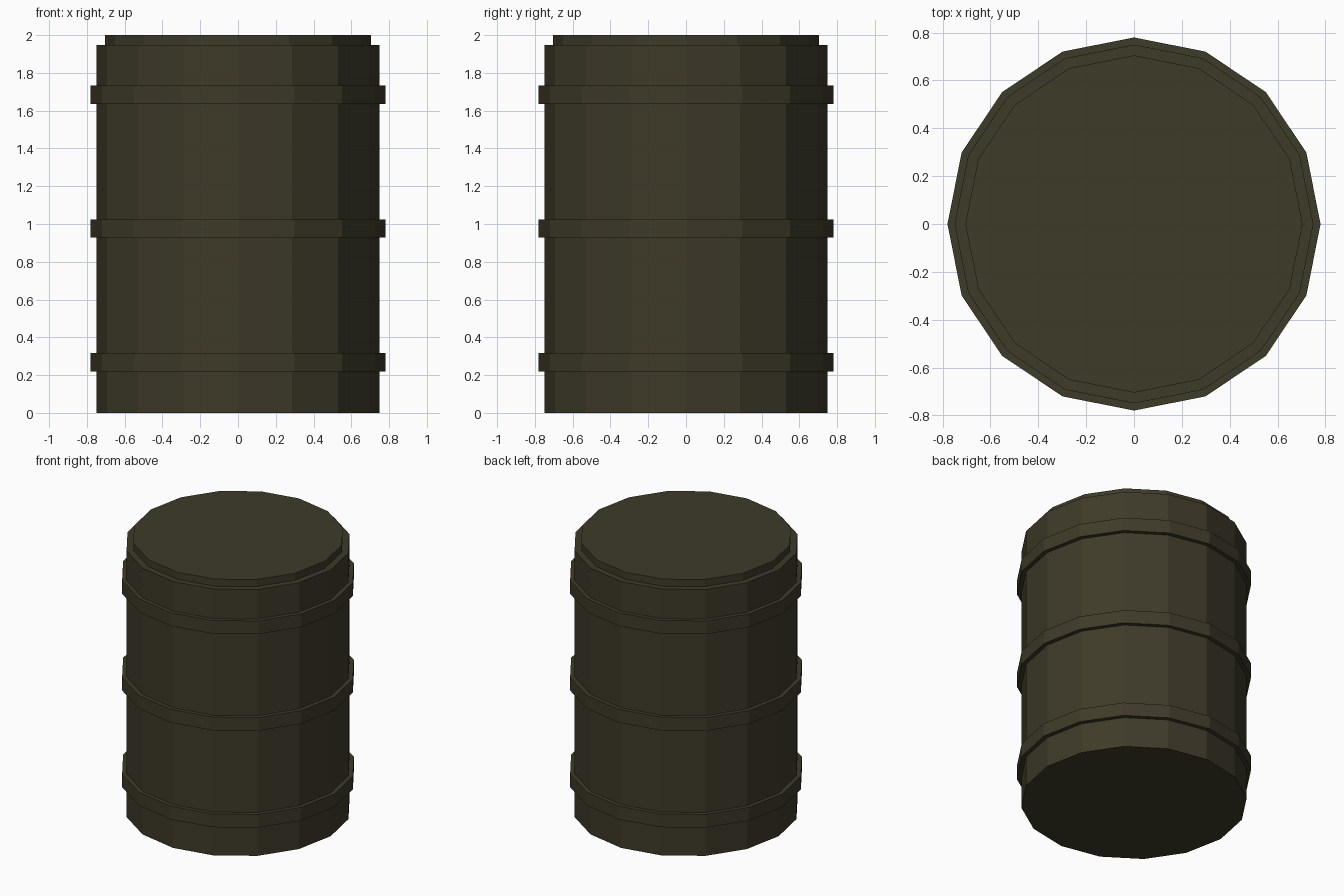
import bpy, bmesh, math

if "Cube" in bpy.data.objects:
    bpy.data.objects.remove(bpy.data.objects["Cube"])

SIDES = 16

olive = bpy.data.materials.new("dark olive")
olive.diffuse_color = (0.048, 0.043, 0.022, 1)
olive.use_nodes = True
olive.node_tree.nodes["Principled BSDF"].inputs["Base Color"].default_value = olive.diffuse_color


def lathe(name, profile):
    """Revolve (radius, z) points into a closed, flat-faced 16-sided solid."""
    bm = bmesh.new()
    rings = [[bm.verts.new((r * math.cos(2 * math.pi * i / SIDES),
                            r * math.sin(2 * math.pi * i / SIDES), z))
              for i in range(SIDES)] for r, z in profile]
    for low, high in zip(rings, rings[1:]):
        for i in range(SIDES):
            j = (i + 1) % SIDES
            bm.faces.new((low[i], low[j], high[j], high[i]))
    bm.faces.new(rings[0][::-1])
    bm.faces.new(rings[-1])
    mesh = bpy.data.meshes.new(name)
    bm.to_mesh(mesh)
    bm.free()
    mesh.materials.append(olive)
    obj = bpy.data.objects.new(name, mesh)
    bpy.context.collection.objects.link(obj)
    return obj


# Drum: straight wall, three raised hoops and a stepped lid in one profile
BODY, HOOP, LID = 0.75, 0.78, 0.705
profile = [(BODY, 0)]
for z in (0.22, 0.928, 1.635):
    profile += [(BODY, z), (HOOP, z), (HOOP, z + 0.097), (BODY, z + 0.097)]
profile += [(BODY, 1.948), (LID, 1.948), (LID, 2.0)]
lathe("barrel", profile)
